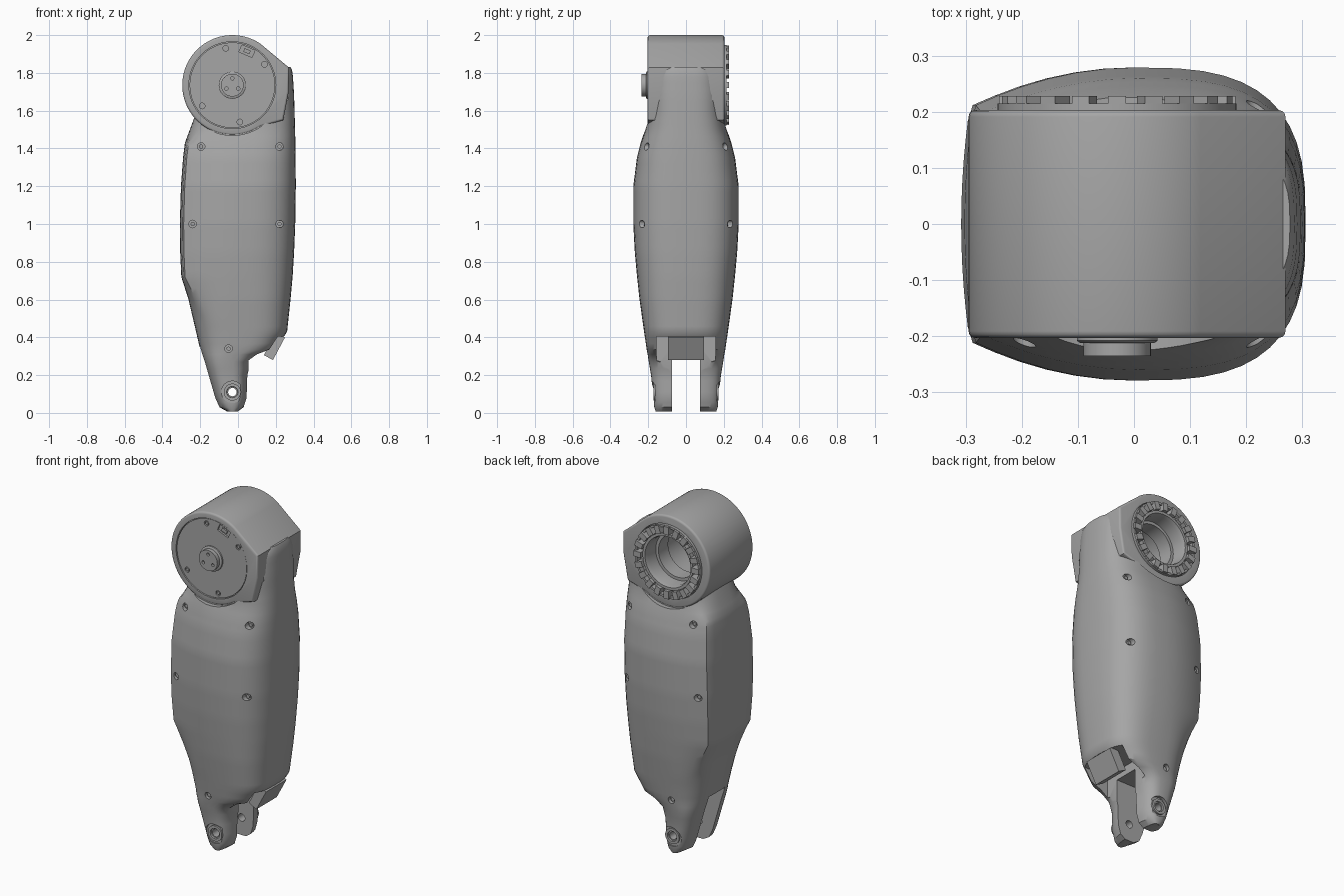
import bpy, bmesh, math
from mathutils import Vector, Matrix

if "Cube" in bpy.data.objects:
    bpy.data.objects.remove(bpy.data.objects["Cube"], do_unlink=True)

grey = bpy.data.materials.new("plain_grey")
grey.use_nodes = True
COLOUR = (0.38, 0.38, 0.38, 1)
grey.diffuse_color = COLOUR
grey.node_tree.nodes["Principled BSDF"].inputs["Base Color"].default_value = COLOUR

JX, JZ = -0.03, 1.735      # main joint axis
PX, PZ = -0.03, 0.11       # lower pivot axis


def finish(name, bm):
    bmesh.ops.recalc_face_normals(bm, faces=bm.faces)
    me = bpy.data.meshes.new(name)
    bm.to_mesh(me)
    bm.free()
    ob = bpy.data.objects.new(name, me)
    bpy.context.collection.objects.link(ob)
    me.materials.append(grey)
    return ob


def activate(ob):
    bpy.ops.object.select_all(action='DESELECT')
    ob.select_set(True)
    bpy.context.view_layer.objects.active = ob


def smooth(ob, angle=35):
    activate(ob)
    bpy.ops.object.shade_smooth_by_angle(angle=math.radians(angle))


def cut(ob, *cutters):
    for c in cutters:
        c.hide_render = True
        activate(ob)
        m = ob.modifiers.new("cut", 'BOOLEAN')
        m.operation, m.solver, m.object = 'DIFFERENCE', 'EXACT', c
        bpy.ops.object.modifier_apply(modifier=m.name)
        bpy.data.objects.remove(c, do_unlink=True)


def rod(name, x, z, r, y0, y1, n=48):
    """Cylinder along y."""
    bm = bmesh.new()
    mat = Matrix.Translation((x, (y0 + y1) / 2, z)) @ Matrix.Rotation(math.pi / 2, 4, 'X')
    bmesh.ops.create_cone(bm, cap_ends=True, segments=n, radius1=r, radius2=r,
                          depth=abs(y1 - y0), matrix=mat)
    return finish(name, bm)


def box(name, lo, hi, turn=0):
    lo, hi = Vector(lo), Vector(hi)
    bm = bmesh.new()
    mat = (Matrix.Translation((lo + hi) / 2) @ Matrix.Rotation(turn, 4, 'Y')
           @ Matrix.Diagonal((*(hi - lo), 1)))
    bmesh.ops.create_cube(bm, size=1, matrix=mat)
    return finish(name, bm)


def ring(name, x, z, profile, n=64):
    """Closed (radius, y) profile turned around a y axis."""
    bm = bmesh.new()
    loops = []
    for i in range(n):
        a = 2 * math.pi * i / n
        loops.append([bm.verts.new((x + r * math.cos(a), y, z + r * math.sin(a))) for r, y in profile])
    for i in range(n):
        p, q = loops[i], loops[(i + 1) % n]
        for j in range(len(profile)):
            k = (j + 1) % len(profile)
            bm.faces.new((p[j], p[k], q[k], q[j]))
    ob = finish(name, bm)
    smooth(ob)
    return ob


# Shell stations: height, x low, x high, half depth
STATIONS = [
    (0.008, -0.06, 0.00, 0.160), (0.03, -0.10, 0.032, 0.168), (0.08, -0.123, 0.048, 0.174),
    (0.20, -0.158, 0.052, 0.185), (0.27, -0.178, 0.07, 0.197), (0.31, -0.192, 0.13, 0.203),
    (0.335, -0.20, 0.20, 0.208), (0.43, -0.222, 0.26, 0.222), (0.60, -0.262, 0.278, 0.246),
    (0.72, -0.30, 0.289, 0.259), (0.85, -0.306, 0.297, 0.271), (1.00, -0.308, 0.303, 0.279),
    (1.20, -0.302, 0.306, 0.279), (1.35, -0.291, 0.305, 0.26), (1.43, -0.281, 0.304, 0.24),
    (1.50, -0.255, 0.302, 0.216), (1.58, -0.225, 0.30, 0.20), (1.68, -0.15, 0.297, 0.192),
    (1.78, -0.10, 0.291, 0.18), (1.815, -0.08, 0.286, 0.168), (1.832, -0.06, 0.278, 0.14)]


def station(z):
    for a, b in zip(STATIONS, STATIONS[1:]):
        if a[0] <= z <= b[0]:
            t = (z - a[0]) / (b[0] - a[0])
            return [p + (q - p) * t for p, q in zip(a[1:], b[1:])]


def section(z, lo, hi, d, n=24):
    """Rounded right side, flat left panel with a crease at mid height."""
    w = max(0, min(1, (z - 0.5) / 0.22, (1.5 - z) / 0.08))
    cx, hx = (lo + hi) / 2, (hi - lo) / 2
    pts = []
    for i in range(2 * n):
        a = math.pi * i / n
        c, s = math.cos(a), math.sin(a)
        u = math.copysign(abs(c) ** 0.68, c)
        v = math.copysign(abs(s) ** 0.68, s)
        if c < 0:
            t = min(1, abs(c) / 0.72)
            if abs(c) <= 0.72:
                fu, fv = -0.95 * t, 1 - 0.25 * t * t
            else:
                fv = 0.75 * abs(s) / math.sqrt(1 - 0.72 ** 2)
                fu = -1 + 0.05 * (fv / 0.75) ** 2
            u += (fu - u) * w
            v += (math.copysign(fv, s) - v) * w
        pts.append((cx + hx * u, d * v, z))
    return pts


# Main limb shell, lofted upward
bm = bmesh.new()
heights = []
for a, b in zip(STATIONS, STATIONS[1:]):
    steps = max(1, round((b[0] - a[0]) / 0.03))
    heights += [a[0] + (b[0] - a[0]) * k / steps for k in range(steps)]
heights.append(STATIONS[-1][0])
rows = [[bm.verts.new(p) for p in section(z, *station(z))] for z in heights]
for p, q in zip(rows, rows[1:]):
    for i in range(len(p)):
        k = (i + 1) % len(p)
        bm.faces.new((p[i], p[k], q[k], q[i]))
bm.faces.new(rows[0])
bm.faces.new(rows[-1])
shell = finish("limb_shell", bm)

# Fork slot, knee recess and scoops beside the joint faces
cut(shell, box("slot", (-0.4, -0.075, -0.1), (0.4, 0.075, 0.35)),
    box("recess", (0.055, -0.155, 0.2), (0.4, 0.155, 0.405)))
for s in (-1, 1):
    cut(shell, rod("scoop", JX, JZ, 0.266, s * 0.2, s * 0.4, 72),
        rod("pivot_bore", PX, PZ, 0.022, s * 0.05, s * 0.3),
        rod("pivot_counterbore", PX, PZ, 0.058, s * 0.163, s * 0.3))

# Screw recesses on both faces
SCREWS = [(-0.195, 1.41), (0.22, 1.41), (-0.24, 1.0), (0.22, 1.0), (0.245, 1.665), (-0.05, 0.34)]
for x, z in SCREWS:
    lo, hi, d = station(z)
    u = abs((x - (lo + hi) / 2) / ((hi - lo) / 2))
    y = d * (1 - u ** 2.94) ** 0.34 if x > 0 or z < 0.5 else d * (1 - 0.25 * u * u / 0.9)
    for s in (-1, 1):
        cut(shell, rod("screw_recess", x, z, 0.02, s * (y - 0.022), s * 0.4, 20))
        rod("shell_screw", x, z, 0.011, s * (y - 0.04), s * (y - 0.012), 12)

# Joint housing: round drum with a tangent shoulder toward the panel
bm = bmesh.new()
outline = [(JX + 0.265 * math.cos(math.radians(a)), JZ + 0.265 * math.sin(math.radians(a)))
           for a in range(56, 305, 4)] + [(0.24, 1.55), (0.268, 1.7), (0.27, 1.828)]
face = bm.faces.new([bm.verts.new((x, -0.203, z)) for x, z in outline])
side = bmesh.ops.extrude_face_region(bm, geom=[face])
bmesh.ops.translate(bm, vec=(0, 0.406, 0), verts=[g for g in side["geom"] if isinstance(g, bmesh.types.BMVert)])
rims = [e for e in bm.edges if abs(e.verts[0].co.y - e.verts[1].co.y) < 0.01]
bmesh.ops.bevel(bm, geom=rims, offset=0.012, segments=3, affect='EDGES', profile=0.5)
housing = finish("joint_housing", bm)

# Bearing bore at the back and cover seat at the front
for part in (housing, shell):
    cut(part, rod("bore", JX, JZ, 0.15, -0.12, 0.3, 64),
        rod("ring_seat", JX, JZ, 0.216, 0.15, 0.3, 64),
        rod("cover_seat", JX, JZ, 0.23, -0.3, -0.185, 64))
smooth(housing)
smooth(shell)

# Front cover with hub and small screws
cover = rod("front_cover", JX, JZ, 0.226, -0.199, -0.18, 72)
smooth(cover)
ring("hub_collar", JX, JZ, [(0.05, -0.19), (0.072, -0.19), (0.072, -0.208), (0.066, -0.212), (0.05, -0.212)])
hub = rod("hub", JX, JZ, 0.06, -0.235, -0.19)
for k in range(3):
    a = math.radians(90 + 120 * k)
    cut(hub, rod("hub_hole", JX + 0.036 * math.cos(a), JZ + 0.036 * math.sin(a), 0.009, -0.3, -0.22, 16))
smooth(hub)
for x, z in [(-0.065, 1.93), (0.14, 1.845), (-0.19, 1.625), (0.01, 1.54)]:
    cut(cover, rod("cover_hole", x, z, 0.015, -0.3, -0.19, 20))
    rod("cover_screw", x, z, 0.009, -0.197, -0.185, 12)
cut(cover, box("socket", (0.01, -0.3, 1.895), (0.085, -0.188, 1.935), 0.4))
box("socket_plug", (0.03, -0.196, 1.905), (0.065, -0.185, 1.925), 0.4)

# Back bearing ring with teeth and inner lips
ring("bearing_seat", JX, JZ, [(0.145, 0.13), (0.214, 0.13), (0.214, 0.185), (0.145, 0.185)])
ring("bearing_outer_rim", JX, JZ, [(0.2, 0.17), (0.213, 0.17), (0.213, 0.215), (0.2, 0.215)])
ring("bearing_inner_rim", JX, JZ, [(0.142, 0.1), (0.163, 0.1), (0.163, 0.212), (0.148, 0.212), (0.142, 0.19)])
ring("bore_step", JX, JZ, [(0.125, 0.03), (0.152, 0.03), (0.152, 0.12), (0.125, 0.12)])
TEETH = 20
for k in range(TEETH):
    a = 2 * math.pi * k / TEETH
    tooth = box("bearing_tooth", (0.165, 0.17, -0.016), (0.211, 0.228, 0.016))
    tooth.data.transform(Matrix.Translation((JX, 0, JZ)) @ Matrix.Rotation(a, 4, 'Y'))

# Pivot bushings in both fork prongs
for s in (-1, 1):
    ring("pivot_bushing", PX, PZ, [(0.022, s * 0.12), (0.045, s * 0.12), (0.045, s * 0.172), (0.03, s * 0.172)], 40)

# Slanted stop block inside the knee recess
box("stop_block", (0.165, -0.095, 0.285), (0.22, 0.095, 0.42), math.radians(28))
